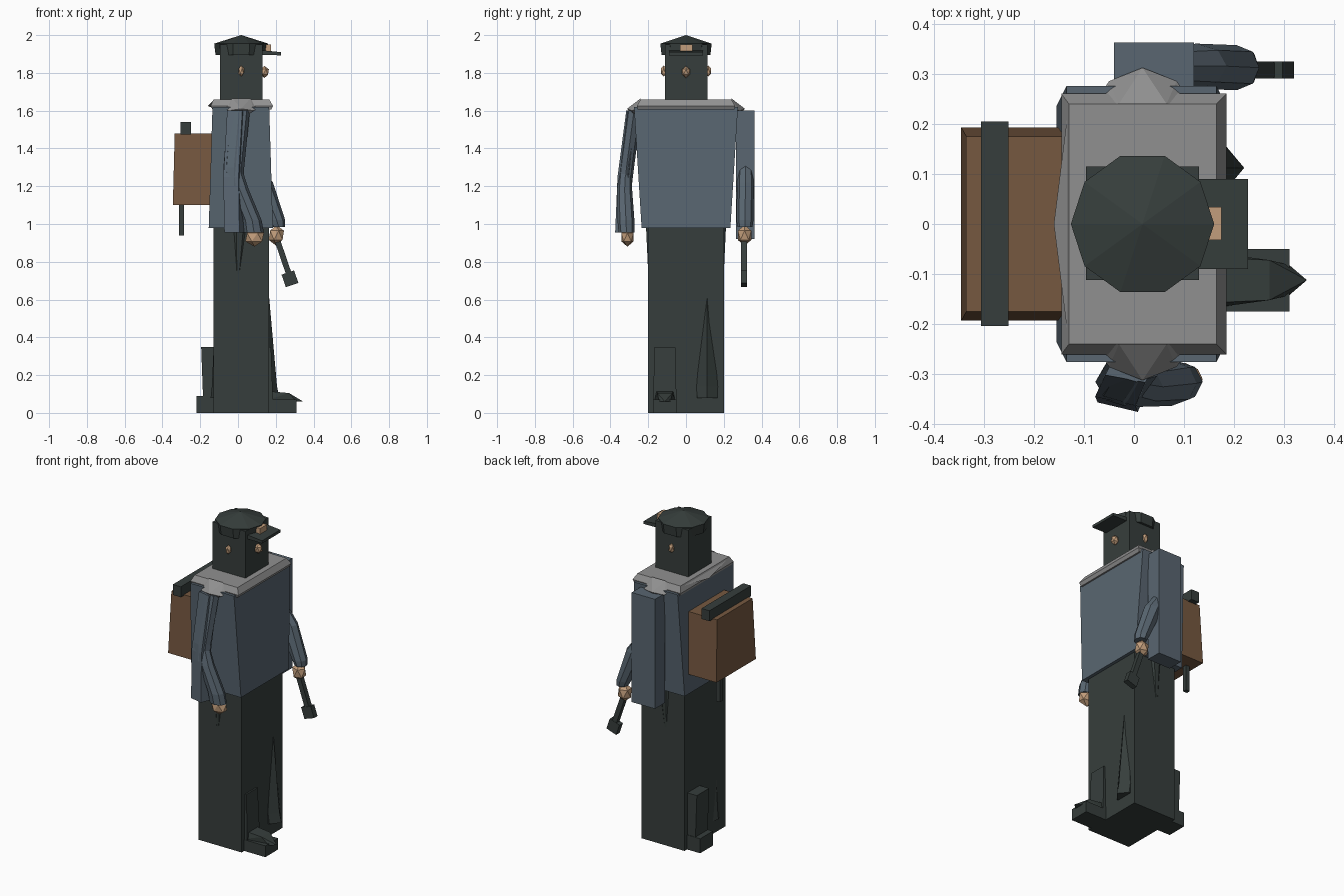
import bpy
import bmesh
import math
from mathutils import Vector, Matrix

cube = bpy.data.objects.get("Cube")
if cube:
    bpy.data.objects.remove(cube, do_unlink=True)


def material(name, rgb):
    mat = bpy.data.materials.new(name)
    mat.use_nodes = True
    mat.diffuse_color = (*rgb, 1)
    mat.node_tree.nodes["Principled BSDF"].inputs["Base Color"].default_value = (*rgb, 1)
    return mat


DARK = material("dark green", (0.037, 0.048, 0.045))
BLUE = material("coat blue", (0.1, 0.133, 0.165))
GREY = material("fur grey", (0.28, 0.28, 0.28))
BROWN = material("pack brown", (0.18, 0.098, 0.051))
SKIN = material("skin tan", (0.54, 0.34, 0.2))


def finish(name, bm, mat):
    bmesh.ops.recalc_face_normals(bm, faces=bm.faces)
    mesh = bpy.data.meshes.new(name)
    bm.to_mesh(mesh)
    bm.free()
    mesh.materials.append(mat)
    obj = bpy.data.objects.new(name, mesh)
    bpy.context.collection.objects.link(obj)
    return obj


def loft(name, mat, rings, sides=4, turn=0.0):
    """Stack of level rings (x, y, z, half width, half depth), capped at both ends."""
    bm = bmesh.new()
    grow = math.sqrt(2) if sides == 4 else 1
    start = turn + (math.pi / 4 if sides == 4 else 0)
    loops = []
    for x, y, z, rx, ry in rings:
        angles = [start + math.tau * i / sides for i in range(sides)]
        loops.append([bm.verts.new((x + rx * grow * math.cos(a), y + ry * grow * math.sin(a), z))
                      for a in angles])
    for low, high in zip(loops, loops[1:]):
        for i in range(sides):
            j = (i + 1) % sides
            bm.faces.new((low[i], low[j], high[j], high[i]))
    bm.faces.new(loops[0])
    bm.faces.new(loops[-1])
    return finish(name, bm, mat)


def box(name, mat, x, y, z, tilt=0.0):
    """Box from its x, y and z ranges, turned about its middle in the side plane."""
    bm = bmesh.new()
    bmesh.ops.create_cube(bm, size=1)
    spans = (x, y, z)
    size = Vector([b - a for a, b in spans])
    middle = Vector([(a + b) / 2 for a, b in spans])
    bm.transform(Matrix.Translation(middle) @ Matrix.Rotation(tilt, 4, "Y") @ Matrix.Diagonal((*size, 1)))
    return finish(name, bm, mat)


def hull(name, mat, points):
    bm = bmesh.new()
    for p in points:
        bm.verts.new(p)
    bmesh.ops.convex_hull(bm, input=bm.verts)
    return finish(name, bm, mat)


def gem(name, mat, centre, size):
    """Small faceted lump."""
    bm = bmesh.new()
    bmesh.ops.create_icosphere(bm, subdivisions=1, radius=1)
    bm.transform(Matrix.Translation(centre) @ Matrix.Diagonal((*size, 1)))
    return finish(name, bm, mat)


# Legs and coat body
box("legs", DARK, (-0.13, 0.165), (-0.2, 0.2), (0, 0.98))
loft("coat", BLUE, [(0.015, 0, 0.98, 0.17, 0.235), (0.015, 0, 1.62, 0.15, 0.275)])

# Boots, one stepping forward and one back
box("front_boot", DARK, (0.1, 0.31), (-0.175, -0.05), (0, 0.07))
hull("front_boot_toe", DARK, [(x, -0.112 + s * w, z) for s in (-1, 1)
                              for x, w, z in ((0.16, 0.055, 0.07), (0.16, 0.045, 0.115),
                                              (0.27, 0.04, 0.105), (0.31, 0.03, 0.06), (0.345, 0, 0.06))])
loft("front_boot_shaft", DARK, [(0.12, -0.112, 0.06, 0.065, 0.062), (0.12, -0.112, 0.35, 0.055, 0.055)])
box("back_boot", DARK, (-0.22, -0.1), (0.05, 0.175), (0, 0.09))
loft("back_boot_shaft", DARK, [(-0.12, 0.112, 0.08, 0.065, 0.06), (-0.12, 0.112, 0.35, 0.075, 0.06)])

# Trouser folds at the shins and hips
for name, x, y, out in (("front_shin", 0.13, 0.112, 0.09), ("back_shin", -0.1, -0.112, 0.045)):
    loft(name, DARK, [(x, y, 0.08, out, 0.062), (x, y, 0.14, out * 0.85, 0.065),
                      (x, y, 0.62, out * 0.38, 0.018)], 6)
for name, side in (("left_hip_fold", 1), ("right_hip_fold", -1)):
    loft(name, DARK, [(0, side * 0.195, 0.72, 0.01, 0.005), (0.01, side * 0.195, 1, 0.04, 0.02)], 6)

# Fur collar with a pointed tuft on each shoulder
loft("collar", GREY, [(0.02, 0, 1.605, 0.155, 0.255), (0.02, 0, 1.625, 0.165, 0.26),
                      (0.0175, 0, 1.66, 0.1475, 0.24)])
hull("collar_back", GREY, [(-0.13, -0.24, 1.655), (-0.13, 0.24, 1.655), (-0.16, 0, 1.625), (-0.1, 0, 1.6)])
for name, side in (("left_tuft", 1), ("right_tuft", -1)):
    hull(name, GREY, [(-0.08, side * 0.24, 1.62), (-0.05, side * 0.285, 1.6), (0.017, side * 0.312, 1.61),
                      (0.085, side * 0.285, 1.6), (0.115, side * 0.24, 1.62),
                      (-0.03, side * 0.24, 1.665), (0.065, side * 0.24, 1.665),
                      (0.017, side * 0.27, 1.56)])

# Head with ears and nose
box("head", DARK, (-0.096, 0.13), (-0.112, 0.115), (1.6, 1.95))
for name, side in (("left_ear", 1), ("right_ear", -1)):
    gem(name, SKIN, (0.017, side * 0.118, 1.81), (0.018, 0.018, 0.03))
gem("nose", SKIN, (0.14, 0, 1.805), (0.026, 0.024, 0.032))

# Cap with visor and badge
loft("cap", DARK, [(0.017, 0, 1.895, 0.136, 0.136), (0.017, 0, 1.955, 0.143, 0.143),
                   (0.017, 0, 2, 0.001, 0.001)], 10)
hull("visor", DARK, [(x, s * 0.09, z) for s in (-1, 1)
                     for x, z in ((0.12, 1.895), (0.12, 1.92), (0.228, 1.893), (0.228, 1.91))])
box("cap_badge", SKIN, (0.13, 0.175), (-0.032, 0.034), (1.915, 1.95))

# Left arm: straight hanging sleeve, forearm, hand
box("left_sleeve", BLUE, (-0.04, 0.12), (0.265, 0.362), (0.92, 1.6))
loft("left_forearm", BLUE, [(0.215, 0.312, 0.985, 0.035, 0.04), (0.205, 0.312, 1.02, 0.045, 0.045),
                            (0.125, 0.315, 1.22, 0.06, 0.045), (0.06, 0.315, 1.32, 0.05, 0.04)], 8)
gem("left_hand", SKIN, (0.203, 0.31, 0.94), (0.045, 0.042, 0.055))

# Right arm: bent sleeve, hanging panel, forearm, hand
loft("right_upper_arm", BLUE, [(-0.02, -0.325, 1.2, 0.05, 0.038), (-0.022, -0.315, 1.3, 0.055, 0.04),
                               (0.005, -0.275, 1.6, 0.058, 0.04)], 8)
loft("right_sleeve_panel", BLUE, [(-0.02, -0.335, 0.955, 0.042, 0.032), (-0.025, -0.325, 1.25, 0.042, 0.03),
                                  (-0.005, -0.285, 1.6, 0.042, 0.025)], 4, -0.3)
loft("right_forearm", BLUE, [(0.085, -0.315, 0.955, 0.052, 0.042), (0.075, -0.318, 1.02, 0.05, 0.045),
                             (0.01, -0.325, 1.18, 0.048, 0.04), (-0.02, -0.32, 1.28, 0.045, 0.035)], 8)
gem("right_hand", SKIN, (0.088, -0.31, 0.93), (0.055, 0.038, 0.05))

# Tool held in the left hand
box("tool_handle", DARK, (0.222, 0.252), (0.292, 0.322), (0.7, 0.96), -0.33)
box("tool_head", DARK, (0.24, 0.31), (0.29, 0.324), (0.675, 0.745), -0.33)

# Backpack with a rolled blanket and a hanging rod
hull("backpack", BROWN, [(x, s * y, z) for s in (-1, 1) for x, y, z in (
    (-0.14, 0.193, 1.1), (-0.345, 0.193, 1.1), (-0.14, 0.175, 1.48), (-0.335, 0.175, 1.48))])
box("blanket_roll", DARK, (-0.305, -0.25), (-0.204, 0.205), (1.475, 1.54))
box("hanging_rod", DARK, (-0.313, -0.285), (0.09, 0.115), (0.94, 1.15))
